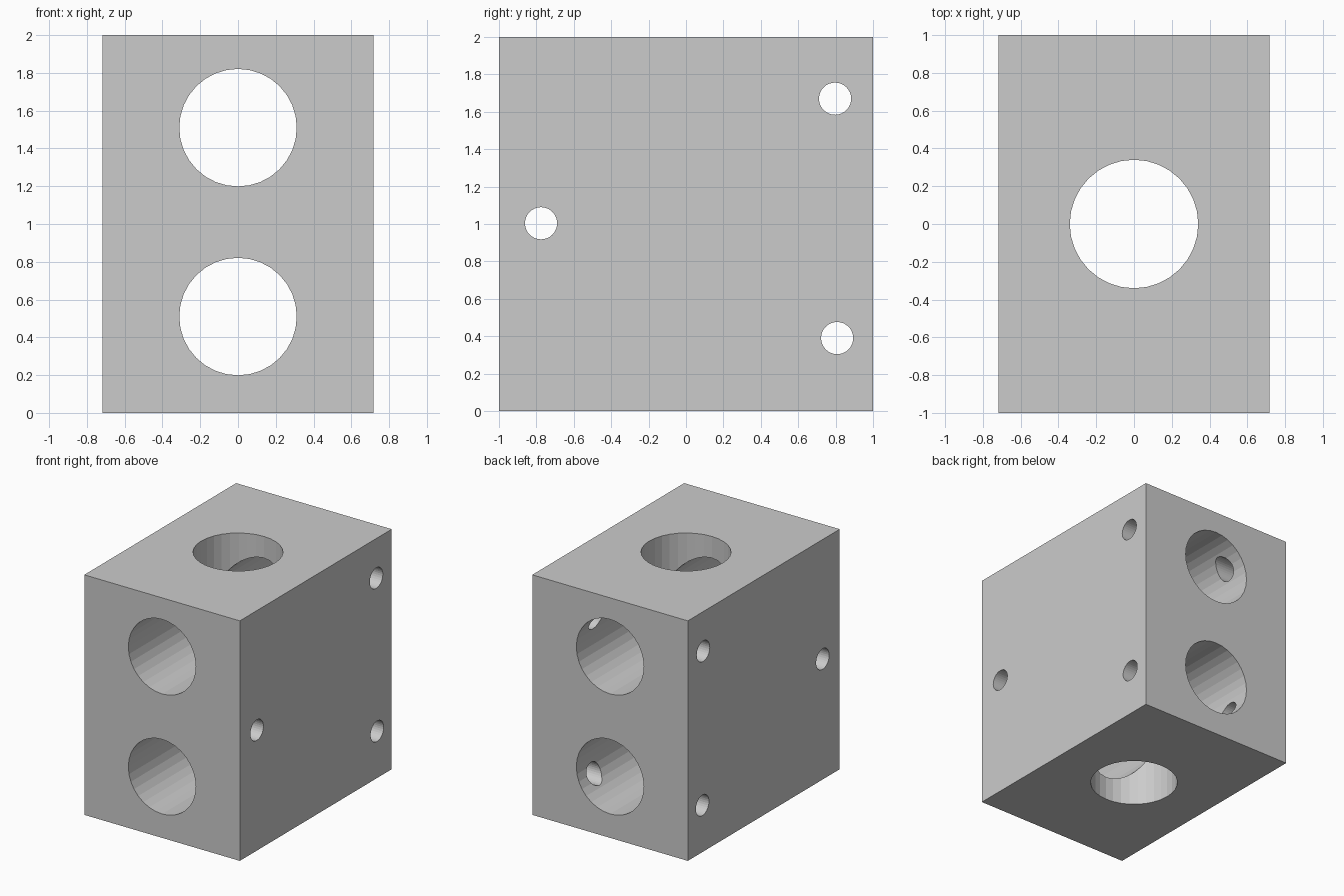
import bpy
from math import pi

if "Cube" in bpy.data.objects:
    bpy.data.objects.remove(bpy.data.objects["Cube"])

# Solid block
bpy.ops.mesh.primitive_cube_add(size=1, location=(0, 0, 1))
block = bpy.context.object
block.name = "drilled_block"
block.scale = (1.434, 2, 2)
bpy.ops.object.transform_apply(location=True, rotation=True, scale=True)

ROTATION = {"x": (0, pi / 2, 0), "y": (pi / 2, 0, 0), "z": (0, 0, 0)}


def drill(name, axis, location, radius, sides=32):
    """Cut a straight through-hole along the given axis."""
    bpy.ops.mesh.primitive_cylinder_add(vertices=sides, radius=radius, depth=3,
                                        location=location, rotation=ROTATION[axis])
    cutter = bpy.context.object
    cutter.name = name
    cutter.hide_render = True
    bpy.ops.object.transform_apply(location=True, rotation=True, scale=True)
    mod = block.modifiers.new(name, "BOOLEAN")
    mod.operation = "DIFFERENCE"
    mod.solver = "EXACT"
    mod.object = cutter
    bpy.context.view_layer.objects.active = block
    bpy.ops.object.modifier_apply(modifier=mod.name)
    bpy.data.objects.remove(cutter, do_unlink=True)


# Vertical bore
drill("vertical_bore", "z", (0, 0, 1), 0.34)

# Two large bores from front to back
for z in (0.51, 1.51):
    drill("long_bore", "y", (0, 0, z), 0.311)

# Three small cross holes
for y, z in ((-0.775, 1.004), (0.797, 1.67), (0.808, 0.39)):
    drill("cross_hole", "x", (0, y, z), 0.086)
